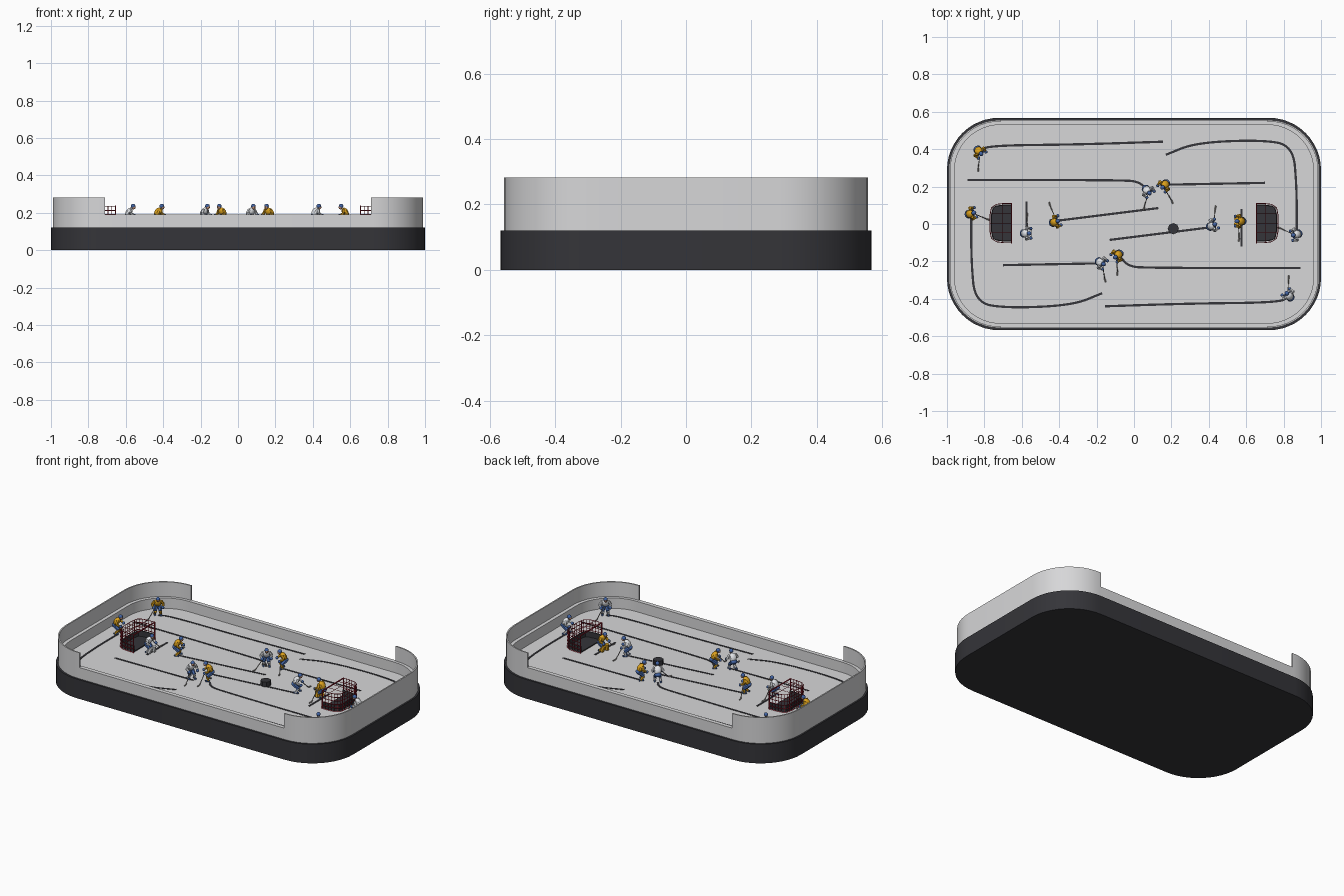
import bpy, bmesh, math
from mathutils import Vector, Matrix

if "Cube" in bpy.data.objects:
    bpy.data.objects.remove(bpy.data.objects["Cube"])

FLOOR = 0.125


def material(name, *rgb):
    m = bpy.data.materials.new(name)
    m.use_nodes = True
    m.diffuse_color = (*rgb, 1)
    m.node_tree.nodes["Principled BSDF"].inputs["Base Color"].default_value = (*rgb, 1)
    return m


BOARD = material("pale grey", 0.68, 0.68, 0.69)
DARK = material("charcoal", 0.035, 0.035, 0.041)
RED = material("deep red", 0.33, 0.012, 0.025)
BLUE = material("blue", 0.055, 0.13, 0.38)
GOLD = material("golden yellow", 0.72, 0.36, 0.012)
WHITE = material("white", 0.78, 0.8, 0.83)
SKIN = material("skin", 0.6, 0.3, 0.18)
STICK = material("stick grey", 0.35, 0.33, 0.31)


def finish(bm, name, mats, smooth=True):
    bmesh.ops.recalc_face_normals(bm, faces=bm.faces)
    me = bpy.data.meshes.new(name)
    bm.to_mesh(me)
    bm.free()
    for m in mats:
        me.materials.append(m)
    ob = bpy.data.objects.new(name, me)
    bpy.context.collection.objects.link(ob)
    if smooth:
        bpy.ops.object.select_all(action='DESELECT')
        ob.select_set(True)
        bpy.context.view_layer.objects.active = ob
        bpy.ops.object.shade_smooth_by_angle(angle=math.radians(35))
    return ob


def rounded(hx, hy, r, n=12):
    # rounded rectangle outline, counter-clockwise from the lower right corner
    pts = []
    for k, (sx, sy) in enumerate([(1, -1), (1, 1), (-1, 1), (-1, -1)]):
        for i in range(n + 1):
            a = math.pi / 2 * (k - 1 + i / n)
            pts.append((sx * (hx - r) + r * math.cos(a), sy * (hy - r) + r * math.sin(a)))
    return pts


def prism(bm, pts, z0, z1):
    low = [bm.verts.new((x, y, z0)) for x, y in pts]
    top = [bm.verts.new((x, y, z1)) for x, y in pts]
    bm.faces.new(low)
    bm.faces.new(top)
    for i in range(len(pts)):
        j = (i + 1) % len(pts)
        bm.faces.new((low[i], low[j], top[j], top[i]))


def band(bm, outer, inner, z0, z1, closed=True):
    # wall of constant height between two matching outlines
    rows = [[bm.verts.new((*p, z)) for p in pts]
            for pts, z in ((outer, z0), (outer, z1), (inner, z1), (inner, z0))]
    count = len(outer)
    for i in range(count if closed else count - 1):
        j = (i + 1) % count
        for a in range(4):
            b = (a + 1) % 4
            bm.faces.new((rows[a][i], rows[a][j], rows[b][j], rows[b][i]))
    if not closed:
        for i in (0, -1):
            bm.faces.new([r[i] for r in rows])


def rod(bm, p, q, r, mat=0, r2=None, sides=6):
    p, q = Vector(p), Vector(q)
    m = Matrix.Translation((p + q) / 2) @ (q - p).to_track_quat('Z', 'Y').to_matrix().to_4x4()
    out = bmesh.ops.create_cone(bm, cap_ends=True, segments=sides, radius1=r,
                                radius2=r if r2 is None else r2, depth=(q - p).length, matrix=m)
    for f in {f for v in out["verts"] for f in v.link_faces}:
        f.material_index = mat


def ball(bm, c, size, mat=0, tilt=0):
    m = Matrix.Translation(c) @ Matrix.Rotation(tilt, 4, 'Y') @ Matrix.Diagonal((*size, 1))
    out = bmesh.ops.create_uvsphere(bm, u_segments=10, v_segments=7, radius=1, matrix=m)
    for f in {f for v in out["verts"] for f in v.link_faces}:
        f.material_index = mat


# Base, playing surface and low boards
bm = bmesh.new()
prism(bm, rounded(1, 0.568, 0.28), 0, 0.12)
finish(bm, "base", [DARK])
bm = bmesh.new()
prism(bm, rounded(0.965, 0.535, 0.25), 0.118, FLOOR)
finish(bm, "playing_surface", [BOARD])
bm = bmesh.new()
band(bm, rounded(0.99, 0.556, 0.27), rounded(0.96, 0.53, 0.244), 0.115, 0.19)
finish(bm, "low_boards", [BOARD])

# Tall thin end shields
for side, name in ((1, "left_end_shield"), (-1, "right_end_shield")):
    bm = bmesh.new()
    lines = []
    for inset in (0, 0.008):
        hy = 0.556 - inset
        arc = rounded(0.99 - inset, hy, 0.27 - inset)[:26]
        arc = [(0.71, -hy)] + arc + [(0.71, hy)]
        lines.append([(side * x, y) for x, y in arc])
    band(bm, *lines, 0.185, 0.282, closed=False)
    finish(bm, name, [BOARD])


# Guide slots, each repeated by a half turn
def soften(pts, times=3):
    for _ in range(times):
        cut = [pts[0]]
        for a, b in zip(pts, pts[1:]):
            cut += [a.lerp(b, 0.25), a.lerp(b, 0.75)]
        pts = cut + [pts[-1]]
    return pts


def slot(name, pts, turn, half=0.006):
    pts = soften([Vector(p) * turn for p in pts])
    left, right = [], []
    for i, p in enumerate(pts):
        d = (pts[min(i + 1, len(pts) - 1)] - pts[max(i - 1, 0)]).normalized()
        n = Vector((-d.y, d.x)) * half
        left.append(p + n)
        right.append(p - n)
    bm = bmesh.new()
    band(bm, left, right, FLOOR - 0.002, FLOOR + 0.002, closed=False)
    finish(bm, name, [DARK], False)


SLOTS = [
    [(-0.83, 0.39), (-0.77, 0.42), (-0.3, 0.425), (0.155, 0.44)],
    [(0.17, 0.37), (0.33, 0.435), (0.68, 0.45), (0.85, 0.42), (0.87, 0.2), (0.87, -0.05)],
    [(-0.89, 0.235), (-0.06, 0.235), (0.03, 0.225), (0.07, 0.18)],
    [(0.16, 0.21), (0.7, 0.22)],
    [(-0.43, 0.015), (0.13, 0.085)],
    [(-0.575, -0.08), (-0.575, 0.12)],
]
for i, path in enumerate(SLOTS):
    for turn in (1, -1):
        slot(f"guide_slot_{i + 1}_{'a' if turn > 0 else 'b'}", path, turn)

# Puck
bm = bmesh.new()
rod(bm, (0.21, -0.025, FLOOR), (0.21, -0.025, FLOOR + 0.03), 0.03, sides=8)
finish(bm, "puck", [DARK], False)

# Goals: dark tray with a back rail, red frame and net
TOP = 0.11


def goal_outline(shrink):
    half = [(0, 0.105 - shrink), (-0.04, 0.105 - shrink), (-0.08, 0.1 - shrink),
            (-0.107 + shrink, 0.082), (-0.115 + shrink, 0.045), (-0.115 + shrink, 0)]
    return half + [(x, -y) for x, y in reversed(half[:-1])]


for side, name in ((1, "left_goal"), (-1, "right_goal")):
    place = Matrix.Translation((side * 0.655, 0.005, FLOOR)) @ Matrix.Rotation(
        math.pi if side > 0 else 0, 4, 'Z')
    bm = bmesh.new()
    prism(bm, goal_outline(0.008), 0, 0.006)
    band(bm, goal_outline(0.006), goal_outline(0.012), 0, 0.04, closed=False)
    bm.transform(place)
    finish(bm, name + "_tray", [DARK], False)

    bm = bmesh.new()
    line = goal_outline(0)
    dense = [p for a, b in zip(line, line[1:])
             for p in (Vector(a), Vector(a).lerp(Vector(b), 0.5))] + [Vector(line[-1])]
    for level in range(6):
        z = TOP * level / 5
        for a, b in zip(line, line[1:]):
            rod(bm, (*a, z), (*b, z), 0.0022, sides=4)
    for p in dense:
        rod(bm, (*p, 0), (*p, TOP), 0.0018, sides=4)
    for y in (-0.05, 0, 0.05):
        rod(bm, (-0.113, y, TOP), (0, y, TOP), 0.0015, sides=4)
    rod(bm, (-0.05, -0.104, TOP), (-0.05, 0.104, TOP), 0.0015, sides=4)
    for y in (-0.105, 0.105):
        rod(bm, (0, y, 0), (0, y, TOP), 0.004)
    rod(bm, (0, -0.105, TOP), (0, 0.105, TOP), 0.004)
    bm.transform(place)
    finish(bm, name + "_net", [RED], False)


# Players: heading and stick direction in degrees
def player(name, x, y, heading, stick, team, keeper=False):
    bm = bmesh.new()
    for s in (-1, 1):
        foot = Vector((0.006 * s, 0.017 * s, 0.008))
        knee = Vector((0.012, 0.014 * s, 0.032))
        hip = Vector((-0.016, 0.01 * s, 0.055))
        rod(bm, foot - Vector((0.01, 0, 0)), foot + Vector((0.017, 0, 0)), 0.006, 1)
        rod(bm, foot, knee, 0.007, 0, 0.009)
        rod(bm, knee, hip, 0.01, 1, 0.013)
        hand = Vector((0.028, 0.026 * s, 0.06))
        shoulder = Vector((0.006, 0.018 * s, 0.092))
        elbow = Vector((0.004, 0.032 * s, 0.072))
        rod(bm, shoulder, elbow, 0.009, 0, 0.008)
        rod(bm, elbow, hand, 0.008, 0, 0.006)
        ball(bm, hand, (0.009, 0.009, 0.009), 1)
        if keeper:
            rod(bm, foot + Vector((0.014, 0, 0)), knee + Vector((0.012, 0, 0.012)), 0.012, 0)
    ball(bm, (-0.015, 0, 0.056), (0.017, 0.02, 0.014), 1)
    ball(bm, (-0.003, 0, 0.078), (0.018, 0.023, 0.027), 0, 0.55)
    ball(bm, (0.022, 0, 0.105), (0.011, 0.01, 0.012), 2)
    ball(bm, (0.019, 0, 0.111), (0.013, 0.012, 0.012), 1)
    a = math.radians(stick - heading)
    out = Vector((math.cos(a), math.sin(a), 0))
    tip = out * 0.09 + Vector((0, 0, 0.006))
    rod(bm, out * 0.02 + Vector((0.01, 0, 0.066)), tip, 0.0025, 3)
    rod(bm, tip, tip + out * 0.02, 0.004, 3, sides=4)
    bm.transform(Matrix.Translation((x, y, FLOOR)) @ Matrix.Rotation(math.radians(heading), 4, 'Z'))
    finish(bm, name, [team, BLUE, SKIN, STICK])


GOLD_TEAM = [(-0.83, 0.39, -50, -92), (-0.875, 0.055, 15, -18), (-0.425, 0.01, 20, 105),
             (0.165, 0.21, -130, -67), (-0.085, -0.165, -140, -92)]
WHITE_TEAM = [(0.83, -0.385, 130, 92), (0.87, -0.055, 195, 160), (0.415, -0.01, 25, 78),
              (-0.18, -0.205, -30, -75), (0.07, 0.18, -50, -100)]
for label, team, squad in (("yellow", GOLD, GOLD_TEAM), ("white", WHITE, WHITE_TEAM)):
    for i, spot in enumerate(squad):
        player(f"{label}_player_{i + 1}", *spot, team)
player("white_goalkeeper", -0.58, -0.05, 0, 85, WHITE, True)
player("yellow_goalkeeper", 0.57, 0.015, 180, 265, GOLD, True)
